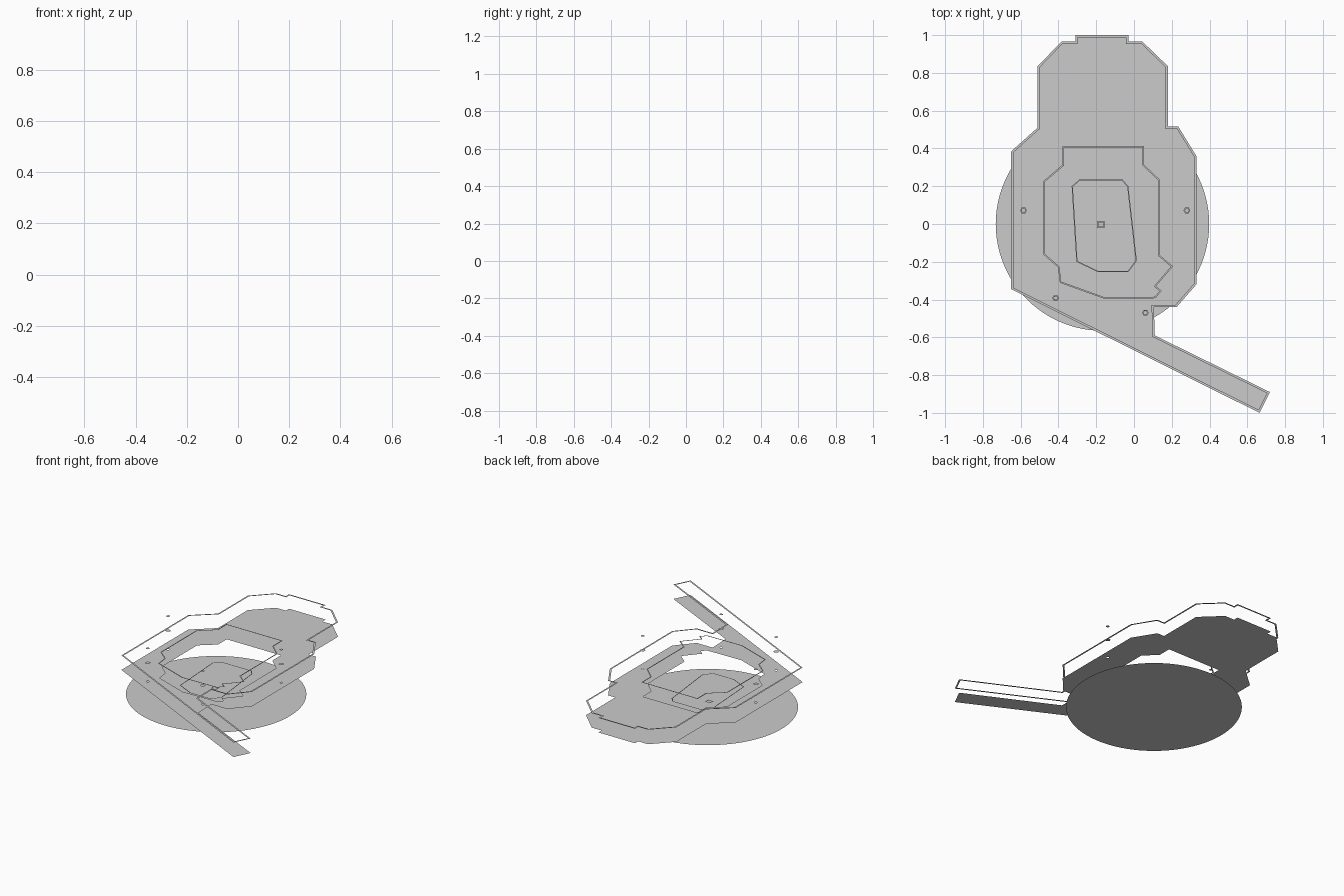
import bpy, bmesh
from math import cos, sin, pi
from mathutils import Vector

if "Cube" in bpy.data.objects:
    bpy.data.objects.remove(bpy.data.objects["Cube"])


def flat(name, loops, z):
    """Flat filled sheet: first loop is the edge, further loops are holes."""
    bm = bmesh.new()
    edges = []
    for loop in loops:
        vs = [bm.verts.new((x, y, z)) for x, y in loop]
        edges += [bm.edges.new((vs[i - 1], vs[i])) for i in range(len(vs))]
    bmesh.ops.triangle_fill(bm, edges=edges, use_beauty=True, use_dissolve=False,
                            normal=(0, 0, 1))
    for f in bm.faces:
        f.normal_update()
        if f.normal.z < 0:
            f.normal_flip()
    me = bpy.data.meshes.new(name)
    bm.to_mesh(me)
    bm.free()
    ob = bpy.data.objects.new(name, me)
    bpy.context.collection.objects.link(ob)
    return ob


def inset(loop, d):
    """Mitred inset of a clockwise loop (negative d grows it)."""
    out = []
    n = len(loop)
    for i in range(n):
        a, b, c = (Vector(loop[j % n]) for j in (i - 1, i, i + 1))
        u, v = (b - a).normalized(), (c - b).normalized()
        n1, n2 = Vector((u.y, -u.x)), Vector((v.y, -v.x))
        p = b + (n1 + n2) * d / max(0.3, 1 + n1.dot(n2))
        out.append((p.x, p.y))
    return out


def ring(name, loop, d, z):
    other = inset(loop, d)
    return flat(name, [loop, other] if d > 0 else [other, loop], z)


def circle(x, y, r, n):
    return [(x + r * cos(2 * pi * i / n), y - r * sin(2 * pi * i / n)) for i in range(n)]


# Profiles, clockwise seen from above
body = [(-.31, 1), (-.03, 1), (-.03, .965), (.045, .965), (.18, .835), (.18, .515),
        (.235, .515), (.33, .36), (.33, -.32), (.225, -.44), (.105, -.44), (.11, -.59),
        (.72, -.89), (.665, -1), (-.65, -.345), (-.65, .385), (-.51, .51),
        (-.51, .835), (-.385, .965), (-.31, .965)]
opening = [(-.37, .405), (.045, .405), (.045, .31), (.13, .23), (.13, -.17),
           (.195, -.225), (.105, -.33), (.135, -.355), (.11, -.385), (-.15, -.39),
           (-.385, -.305), (-.395, -.225), (-.47, -.16), (-.47, .225), (-.37, .31)]
pocket = [(-.29, .235), (-.06, .235), (-.03, .2), (.015, -.195), (-.03, -.255),
          (-.19, -.255), (-.305, -.2), (-.33, .2)]
bolts = [(-.585, .072), (.28, .072), (-.415, -.392), (.06, -.47)]

# Round base sheet
flat("base_disc", [circle(-.167, 0, .565, 96)], 0)

# Main plate with its opening and bolt holes
flat("main_plate", [body, opening] + [circle(x, y, .009, 6) for x, y in bolts], .17)

# Thin border strips above the plate
ring("outer_border", body, .012, .27)
ring("opening_border", opening, -.008, .27)

# Pocket outline, on the base and raised
ring("pocket_line_base", pocket, .006, .001)
ring("pocket_line_raised", pocket, .006, .1)

# Hex bolt sheets: wide washer and smaller head
for i, (x, y) in enumerate(bolts):
    flat(f"bolt_washer_{i}", [circle(x, y, .018, 6)], .3)
    flat(f"bolt_head_{i}", [circle(x, y, .013, 6)], .4)

# Centre spindle marks
ring("spindle_ring", circle(-.21, -.003, .026, 8), .006, .001)
ring("spindle_block", [(-.195, .015), (-.155, .015), (-.155, -.02), (-.195, -.02)], .006, .04)
flat("locating_pin", [circle(-.185, .092, .006, 6)], .001)
